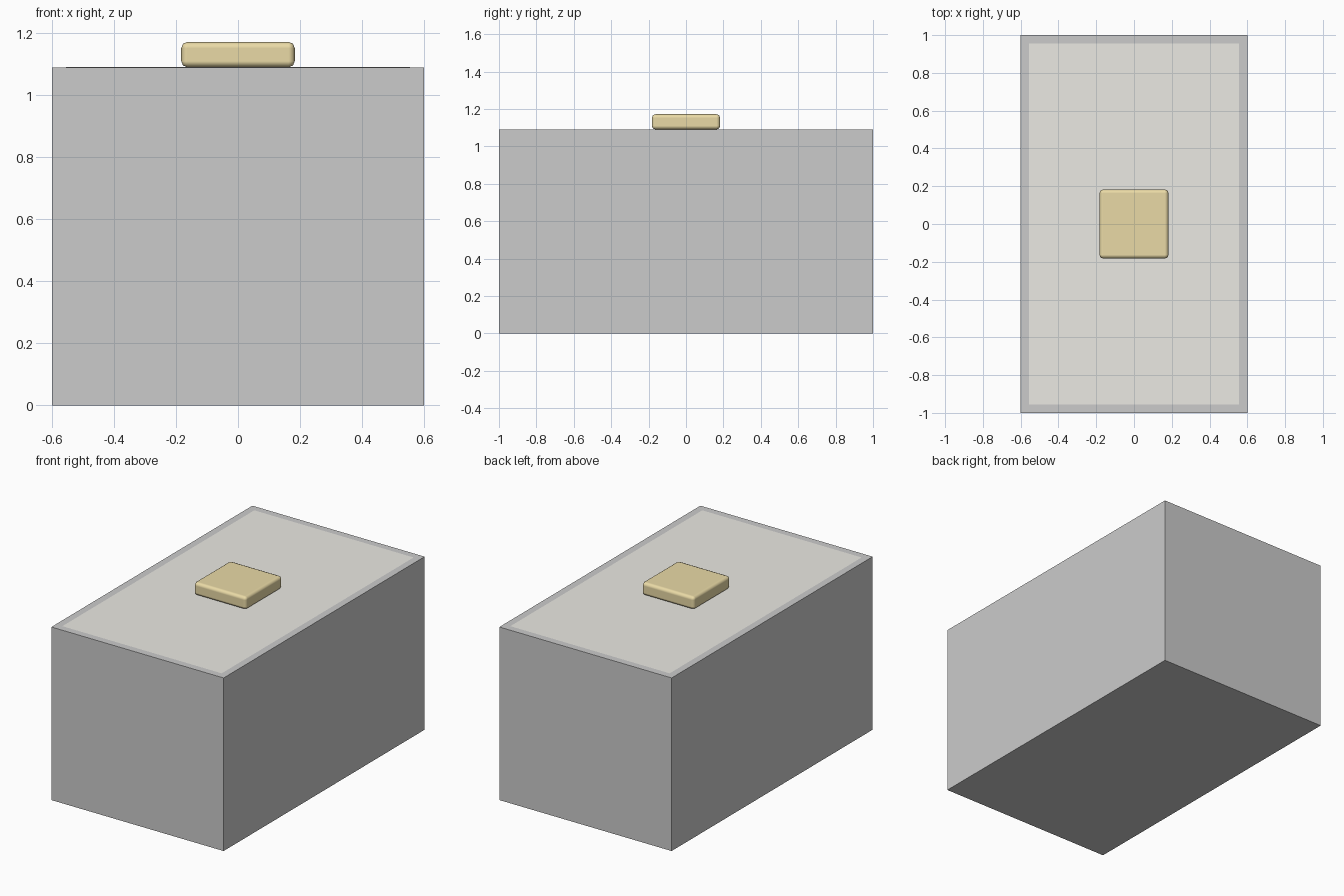
import bpy

if "Cube" in bpy.data.objects:
    bpy.data.objects.remove(bpy.data.objects["Cube"])


def material(name, rgb):
    m = bpy.data.materials.new(name)
    m.diffuse_color = (*rgb, 1)
    m.use_nodes = True
    m.node_tree.nodes["Principled BSDF"].inputs["Base Color"].default_value = m.diffuse_color
    return m


def block(name, half_x, half_y, z0, z1, bevel=0.0, segments=1, mat=None):
    """Box given by half widths and height range, with optional rounded edges."""
    bpy.ops.mesh.primitive_cube_add(size=1, location=(0, 0, (z0 + z1) / 2))
    ob = bpy.context.object
    ob.name = name
    ob.scale = (2 * half_x, 2 * half_y, z1 - z0)
    bpy.ops.object.transform_apply(location=False, rotation=False, scale=True)
    if mat:
        ob.data.materials.append(mat)
    if bevel:
        bpy.ops.object.shade_smooth()
        mod = ob.modifiers.new("soft_edges", 'BEVEL')
        mod.width = bevel
        mod.segments = segments
        mod.harden_normals = True
    return ob


teal = material("teal", (0.12, 0.36, 0.32))
cream = material("cream", (0.83, 0.82, 0.77))
gold = material("gold", (0.82, 0.70, 0.38))

# Plain grey outer casing
block("casing", 0.6, 1.0, 0.0, 1.09)

# Body enclosed in the casing
block("inner_body", 0.55, 0.95, 0.002, 0.91, 0.04, 2, teal)

# Pale lid panel, its top flush with the casing
block("lid", 0.599, 0.999, 0.91, 1.0905, 0.045, 2, cream)

# Gold knob block resting on the lid
block("knob", 0.183, 0.183, 1.09, 1.172, 0.02, 2, gold)
